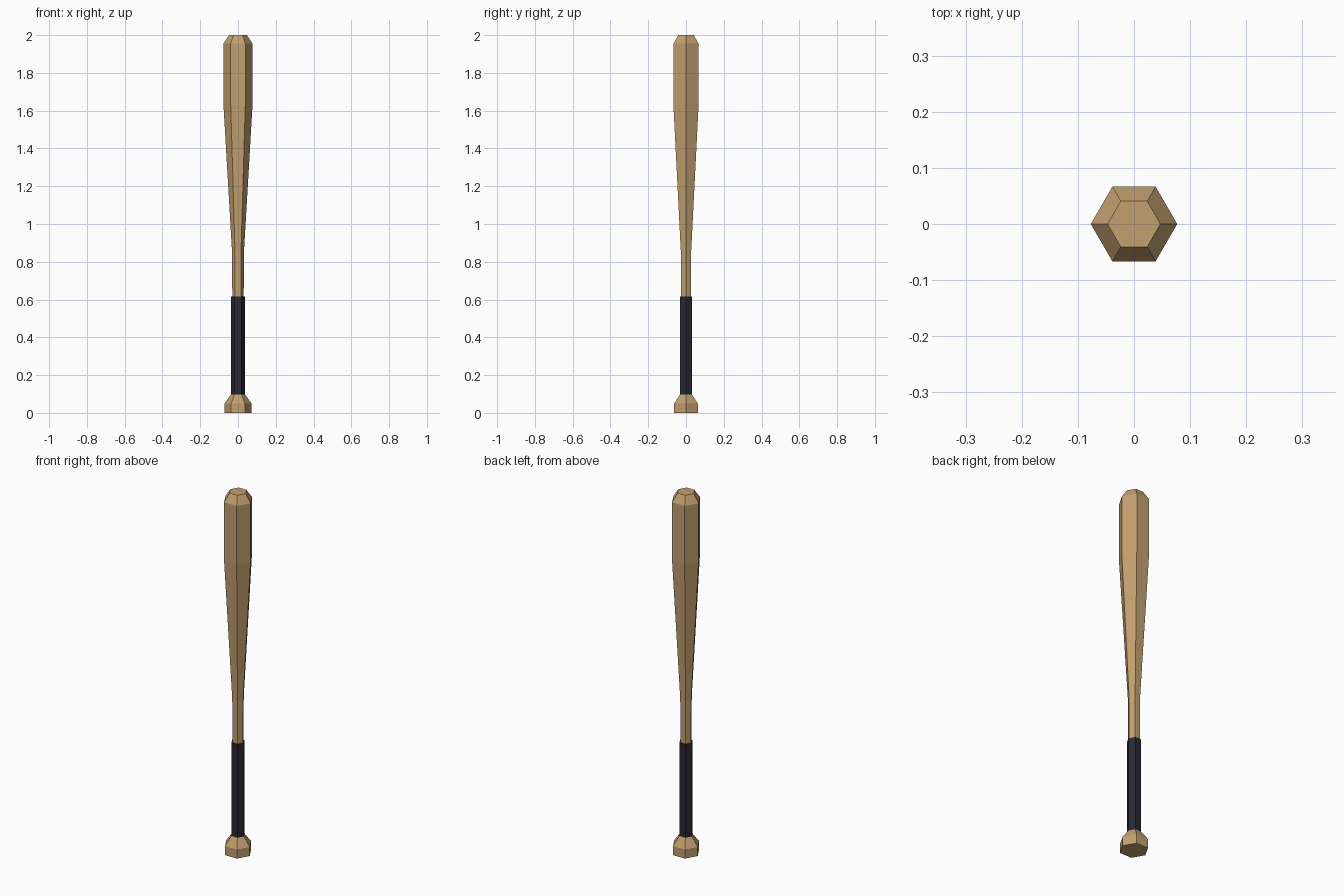
import bpy
import bmesh
from math import cos, sin, tau

cube = bpy.data.objects.get("Cube")
if cube:
    bpy.data.objects.remove(cube, do_unlink=True)

SIDES = 6


def make_material(name, rgb):
    mat = bpy.data.materials.new(name)
    mat.use_nodes = True
    color = (*rgb, 1.0)
    mat.diffuse_color = color
    mat.node_tree.nodes["Principled BSDF"].inputs["Base Color"].default_value = color
    return mat


def turned_part(name, profile, mat):
    """Capped six-sided solid from (radius, height) pairs, bottom to top."""
    bm = bmesh.new()
    rings = []
    for radius, z in profile:
        angles = [tau * i / SIDES for i in range(SIDES)]
        rings.append([bm.verts.new((radius * cos(a), radius * sin(a), z)) for a in angles])
    for low, high in zip(rings, rings[1:]):
        for i in range(SIDES):
            j = (i + 1) % SIDES
            bm.faces.new((low[i], low[j], high[j], high[i]))
    bm.faces.new(rings[0][::-1])
    bm.faces.new(rings[-1])
    mesh = bpy.data.meshes.new(name)
    bm.to_mesh(mesh)
    bm.free()
    mesh.materials.append(mat)
    obj = bpy.data.objects.new(name, mesh)
    bpy.context.collection.objects.link(obj)
    return obj


wood = make_material("light wood", (0.54, 0.35, 0.16))
wrap = make_material("dark grip wrap", (0.021, 0.021, 0.03))

# Flared knob at the bottom
turned_part("knob", [(0.072, 0), (0.072, 0.05), (0.035, 0.10)], wood)
# Wrapped handle
turned_part("grip", [(0.036, 0.098), (0.036, 0.615)], wrap)
# Slim neck swelling into the barrel with a chamfered tip
turned_part("barrel", [(0.030, 0.60), (0.032, 0.86), (0.077, 1.63),
                       (0.077, 1.955), (0.047, 2.0)], wood)
